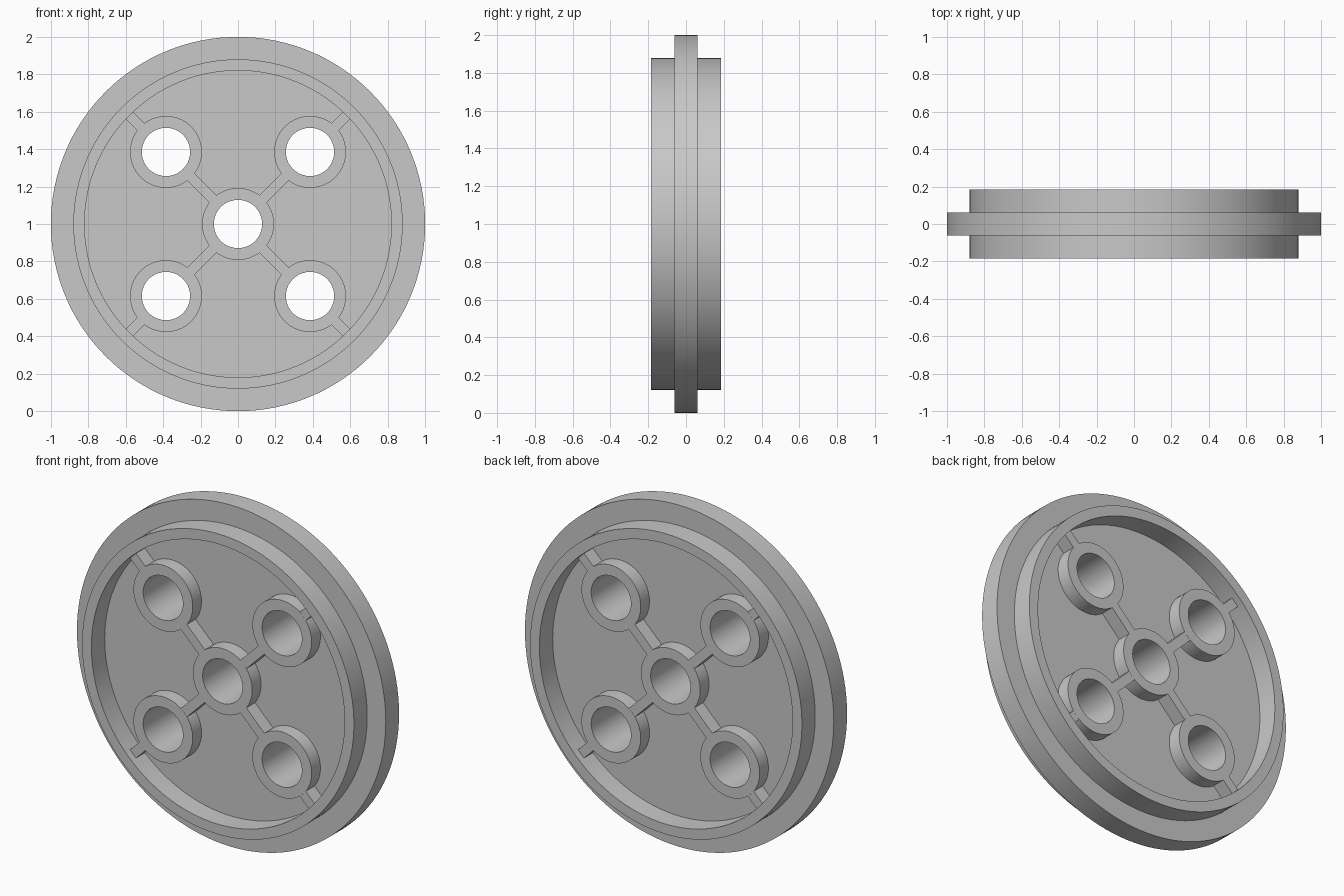
import bpy, bmesh, math
from mathutils import Matrix

cube = bpy.data.objects.get("Cube")
if cube:
    bpy.data.objects.remove(cube, do_unlink=True)

# Main dimensions
CENTRE = 1.0
FLANGE_R, RIM_R, RECESS_R = 1.0, 0.88, 0.82
WEB, BOSS, RIM = 0.0615, 0.143, 0.185      # half depths along y
BOSS_R, HOLE_R, OFFSET = 0.192, 0.129, 0.385
OVERLAP_R = 0.16                           # joints hidden inside the boss walls
SPOKE_W = 0.055

grey = bpy.data.materials.new("light grey")
grey.use_nodes = True
colour = (0.58, 0.58, 0.58, 1)
grey.diffuse_color = colour
grey.node_tree.nodes["Principled BSDF"].inputs["Base Color"].default_value = colour


def make_object(name, bm):
    bmesh.ops.recalc_face_normals(bm, faces=bm.faces)
    mesh = bpy.data.meshes.new(name)
    bm.to_mesh(mesh)
    bm.free()
    mesh.materials.append(grey)
    obj = bpy.data.objects.new(name, mesh)
    bpy.context.collection.objects.link(obj)
    return obj


def smooth(obj):
    bpy.ops.object.select_all(action='DESELECT')
    obj.select_set(True)
    bpy.context.view_layer.objects.active = obj
    bpy.ops.object.shade_smooth_by_angle(angle=math.radians(30))


def turned_ring(name, section, x, z, steps):
    """Spin a closed (radius, y) section about an axis along y."""
    bm = bmesh.new()
    verts = [bm.verts.new((x + r, y, z)) for r, y in section]
    edges = [bm.edges.new(pair) for pair in zip(verts, verts[1:] + verts[:1])]
    bmesh.ops.spin(bm, geom=verts + edges, cent=(x, 0, z), axis=(0, 1, 0),
                   angle=2 * math.pi, steps=steps)
    bmesh.ops.remove_doubles(bm, verts=bm.verts, dist=0.0001)
    smooth(make_object(name, bm))


def mirrored(half):
    return half + [(r, -y) for r, y in reversed(half)]


spots = [(0, CENTRE)] + [(sx * OFFSET, CENTRE + sz * OFFSET)
                         for sx in (-1, 1) for sz in (-1, 1)]

# Rim with its wider middle flange
turned_ring("flanged_rim", mirrored([(RECESS_R, RIM), (RIM_R, RIM), (RIM_R, WEB),
                                     (FLANGE_R, WEB)]), 0, CENTRE, 128)

# Web disc pierced where the bosses sit
curve = bpy.data.curves.new("web", 'CURVE')
curve.dimensions, curve.fill_mode, curve.extrude = '2D', 'BOTH', WEB
for x, z, radius, count in [(0, CENTRE, RECESS_R + 0.01, 128)] + [
        (x, z, OVERLAP_R, 48) for x, z in spots]:
    spline = curve.splines.new('POLY')
    spline.points.add(count - 1)
    spline.use_cyclic_u = True
    for i, point in enumerate(spline.points):
        a = 2 * math.pi * i / count
        point.co = (x + radius * math.cos(a), z + radius * math.sin(a), 0, 1)
curve.materials.append(grey)
web = bpy.data.objects.new("web", curve)
web.rotation_euler.x = math.pi / 2
bpy.context.collection.objects.link(web)
bpy.ops.object.select_all(action='DESELECT')
web.select_set(True)
bpy.context.view_layer.objects.active = web
bpy.ops.object.convert(target='MESH')

# Hub and four outer bosses with through holes
for i, (x, z) in enumerate(spots):
    turned_ring(f"boss_{i}" if i else "hub",
                mirrored([(HOLE_R, BOSS), (BOSS_R, BOSS)]), x, z, 64)

# Diagonal spokes: hub to boss, then boss to rim
boss_at = OFFSET * math.sqrt(2)
for i in range(4):
    turn = (Matrix.Translation((0, 0, CENTRE))
            @ Matrix.Rotation(math.pi / 4 + i * math.pi / 2, 4, 'Y'))
    for part, start, end in (("inner", OVERLAP_R, boss_at - OVERLAP_R),
                             ("outer", boss_at + OVERLAP_R, RECESS_R + 0.01)):
        bm = bmesh.new()
        bmesh.ops.create_cube(bm, size=1, matrix=turn
                              @ Matrix.Translation(((start + end) / 2, 0, 0))
                              @ Matrix.Diagonal((end - start, 2 * BOSS - 0.001,
                                                 SPOKE_W, 1)))
        make_object(f"{part}_spoke_{i}", bm)
